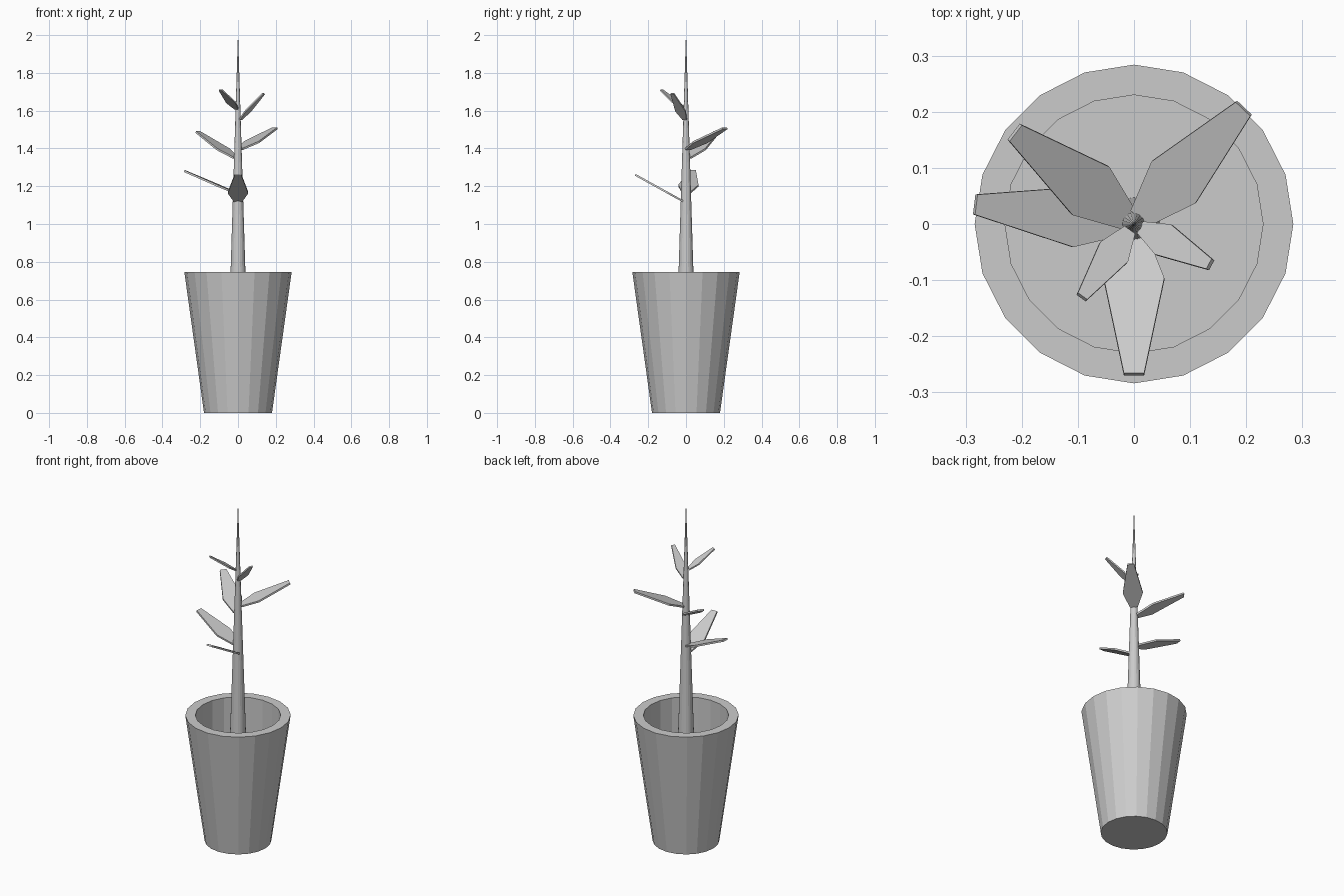
import bpy, bmesh, math
from mathutils import Vector

if "Cube" in bpy.data.objects:
    bpy.data.objects.remove(bpy.data.objects["Cube"])

SIDES = 20


def make_object(name, verts, faces):
    mesh = bpy.data.meshes.new(name)
    mesh.from_pydata(verts, [], faces)
    bm = bmesh.new()
    bm.from_mesh(mesh)
    bmesh.ops.recalc_face_normals(bm, faces=bm.faces)
    bm.to_mesh(mesh)
    bm.free()
    obj = bpy.data.objects.new(name, mesh)
    bpy.context.collection.objects.link(obj)
    return obj


def lathe(name, profile):
    """Faceted solid of revolution from (radius, z) pairs, capped at both ends."""
    verts, faces = [], []
    for r, z in profile:
        for i in range(SIDES):
            a = 2 * math.pi * i / SIDES
            verts.append((r * math.cos(a), r * math.sin(a), z))
    for k in range(len(profile) - 1):
        for i in range(SIDES):
            j = (i + 1) % SIDES
            faces.append((k * SIDES + i, k * SIDES + j,
                          (k + 1) * SIDES + j, (k + 1) * SIDES + i))
    faces.append(tuple(range(SIDES)))
    faces.append(tuple(range(len(verts) - SIDES, len(verts))))
    return make_object(name, verts, faces)


def leaf(name, angle, base_z, tip_z, reach, scale, thick):
    """Flat six-sided blade rising from the stem."""
    a = math.radians(angle)
    out = Vector((math.cos(a), math.sin(a), 0))
    side = Vector((-math.sin(a), math.cos(a), 0))
    start = 0.015
    slope = (tip_z - base_z) / (reach - start)
    normal = (Vector((0, 0, 1)) - out * slope).normalized()
    rows = [(start, 0.021 * scale),
            (start + (reach - start) * 0.33, 0.054 * scale),
            (reach, 0.018 * scale)]
    verts = []
    for offset in (-thick / 2, thick / 2):
        for sign, seq in ((-1, rows), (1, rows[::-1])):
            for r, w in seq:
                p = out * r + side * (sign * w) + normal * offset
                p.z += base_z + slope * (r - start)
                verts.append(p)
    faces = [tuple(range(6)), tuple(range(6, 12))]
    faces += [(i, (i + 1) % 6, 6 + (i + 1) % 6, 6 + i) for i in range(6)]
    return make_object(name, verts, faces)


# Hollow tapered pot with a straight-walled recess
lathe("pot", [(0.18, 0), (0.284, 0.745), (0.23, 0.745), (0.23, 0.50)])

# Tapering stem
lathe("stem", [(0.047, 0.50), (0.0005, 2.0)])

# Leaves: angle, base height, tip height, reach, width scale, thickness
leaves = [
    (270.0, 1.120, 1.260, 0.268, 1.00, 0.010),
    (173.0, 1.165, 1.280, 0.285, 1.00, 0.010),
    (142.5, 1.350, 1.487, 0.268, 1.00, 0.010),
    (46.5, 1.397, 1.507, 0.284, 1.00, 0.010),
    (234.5, 1.610, 1.710, 0.160, 0.56, 0.008),
    (332.0, 1.553, 1.690, 0.154, 0.56, 0.008),
]
for n, spec in enumerate(leaves, 1):
    leaf(f"leaf_{n}", *spec)
